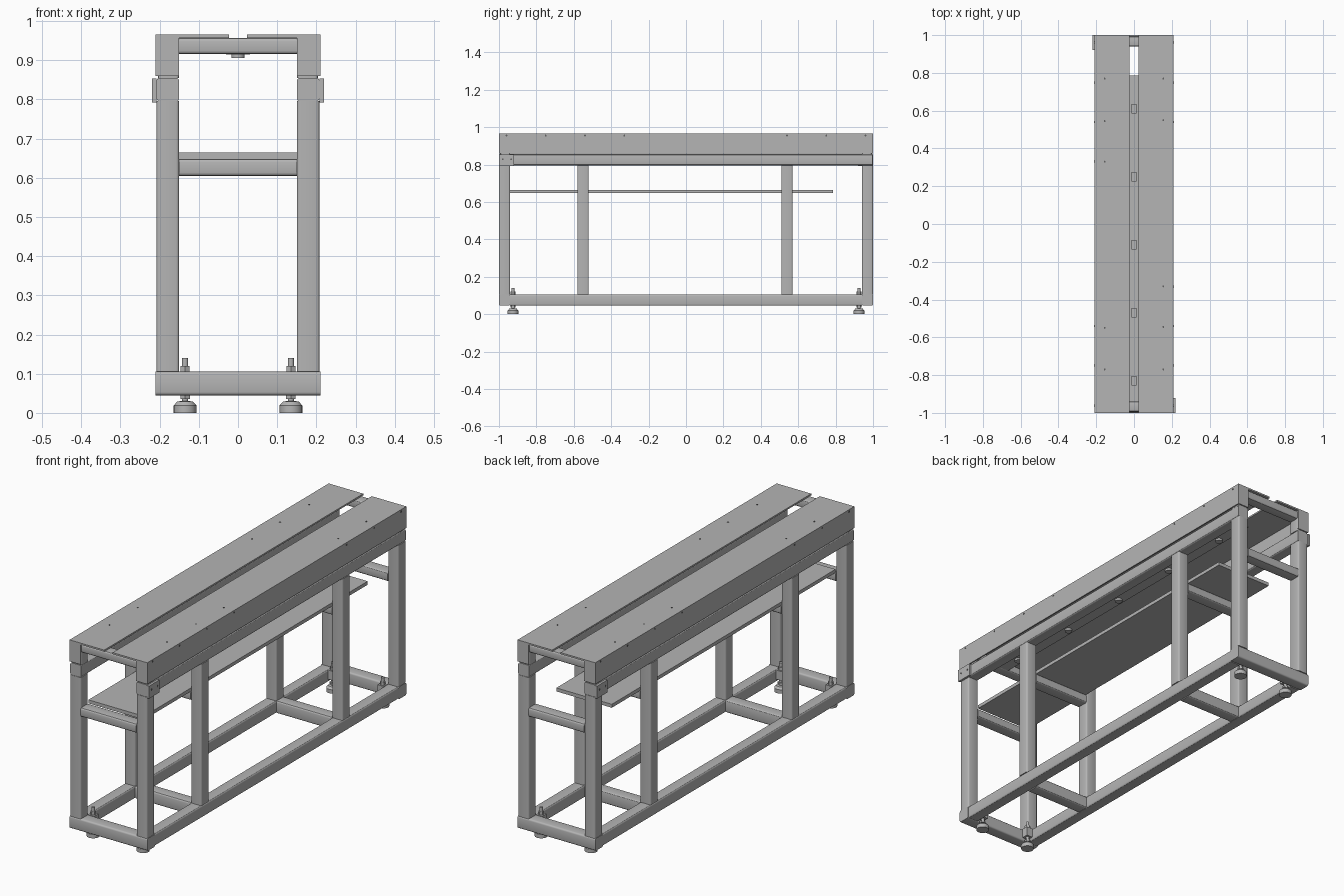
import bpy
import bmesh
from mathutils import Matrix

cube = bpy.data.objects.get("Cube")
if cube:
    bpy.data.objects.remove(cube, do_unlink=True)


def material(name, value):
    m = bpy.data.materials.new(name)
    m.use_nodes = True
    m.diffuse_color = (value, value, value, 1)
    m.node_tree.nodes["Principled BSDF"].inputs["Base Color"].default_value = (value, value, value, 1)
    return m


steel = material("steel grey", 0.46)
dark = material("dark screw grey", 0.12)


def finish(name, bm, mat, smooth=False):
    mesh = bpy.data.meshes.new(name)
    bm.to_mesh(mesh)
    bm.free()
    mesh.materials.append(mat)
    obj = bpy.data.objects.new(name, mesh)
    bpy.context.collection.objects.link(obj)
    if smooth:
        bpy.ops.object.select_all(action="DESELECT")
        obj.select_set(True)
        bpy.context.view_layer.objects.active = obj
        bpy.ops.object.shade_smooth_by_angle()
    return obj


def box(name, x, y, z, bevel=0.0, axis=None):
    """Box from (min, max) ranges; a tube rounds only the edges along its axis."""
    bm = bmesh.new()
    bmesh.ops.create_cube(bm, size=1)
    for v in bm.verts:
        v.co = [r[0] if c < 0 else r[1] for c, r in zip(v.co, (x, y, z))]
    if bevel:
        along = [e for e in bm.edges
                 if abs((e.verts[0].co - e.verts[1].co)[axis]) > 1e-6]
        bmesh.ops.bevel(bm, geom=along, offset=bevel, segments=3,
                        profile=0.5, affect="EDGES")
    return finish(name, bm, steel, bool(bevel))


def tube(name, x, y, z, axis):
    return box(name, x, y, z, 0.008, axis)


def lathe(name, centre, profile, sides=24, mat=steel):
    """Solid of revolution about z from (radius, height) points."""
    bm = bmesh.new()
    rings = []
    for r, h in profile:
        ring = bmesh.ops.create_circle(bm, segments=sides, radius=r,
                                       matrix=Matrix.Translation((*centre, h)))
        rings.append(ring["verts"])
    for a, b in zip(rings, rings[1:]):
        for i in range(sides):
            j = (i + 1) % sides
            bm.faces.new((a[i], a[j], b[j], b[i]))
    bm.faces.new(rings[0])
    bm.faces.new(rings[-1])
    bmesh.ops.recalc_face_normals(bm, faces=bm.faces)
    return finish(name, bm, mat, sides > 8)


def span(side, a, b):
    return tuple(sorted((side * a, side * b)))


# Post rows along the length: corners run under the top rail, as do the middles
rows = {"front": (-1, -0.94), "front_middle": (-0.58, -0.52),
        "back_middle": (0.51, 0.57), "back": (0.94, 1)}
inner = (-0.15, 0.15)

for side, label in ((1, "left"), (-1, "right")):
    rail = span(side, 0.15, 0.208)
    tube(f"{label}_bottom_rail", rail, (-0.94, 0.94), (0.045, 0.105), 1)
    tube(f"{label}_top_rail", rail, (-0.998, 0.998), (0.795, 0.855), 1)
    for row, y in rows.items():
        tube(f"{label}_{row}_post", rail, y, (0.105, 0.796), 2)

    # Folded sheet cover: top, side skirt and end flanges
    box(f"{label}_cover_top", span(side, 0.023, 0.21), (-1, 1), (0.957, 0.965))
    box(f"{label}_cover_skirt", span(side, 0.204, 0.21), (-1, 1), (0.86, 0.957))
    for end in (-1, 1):
        box(f"{label}_cover_flange", span(side, 0.15, 0.21),
            span(end, 0.994, 1), (0.86, 0.957))
        tube(f"{label}_upper_post", span(side, 0.15, 0.204),
             span(end, 0.94, 0.994), (0.854, 0.957), 2)

# Cross members
for row, y in rows.items():
    tube(f"{row}_shelf_bar", inner, y, (0.605, 0.648), 0)
    wide = (-0.21, 0.21) if row in ("front", "back") else inner
    tube(f"{row}_bottom_bar", wide, y, (0.045, 0.105), 0)
for end in (-1, 1):
    tube("top_end_bar", inner, span(end, 0.94, 0.994), (0.916, 0.956), 0)

# Shelf and the strip under the slot
box("shelf", inner, (-0.94, 0.787), (0.648, 0.665))
box("slot_strip", (-0.03, 0.03), (-0.94, 0.787), (0.915, 0.92))

# Fixings along the slot
for i in range(5):
    y = -0.83 + 0.36 * i
    lathe("slot_fixing_disc", (0, y), [(0.017, 0.905), (0.017, 0.915)])
    box("slot_fixing_block", (-0.013, 0.013), (y - 0.025, y + 0.025), (0.92, 0.93))
    lathe("slot_fixing_bolt", (0, y), [(0.008, 0.93), (0.008, 0.937)], 6)

# Levelling feet
for sx in (-1, 1):
    for sy in (-1, 1):
        c = (sx * 0.135, sy * 0.925)
        lathe("foot_pad", c, [(0.029, 0), (0.029, 0.019), (0.02, 0.029), (0.012, 0.03)])
        lathe("foot_stem", c, [(0.008, 0.03), (0.008, 0.14)], 16)
        lathe("foot_lower_nut", c, [(0.014, 0.035), (0.014, 0.045)], 6)
        lathe("foot_upper_nut", c, [(0.013, 0.105), (0.013, 0.12)], 6)
        box("foot_lug", span(sx, 0.118, 0.152), span(sy, 0.908, 0.942), (0.06, 0.105))

# Joint plates on opposite corners, each with two bolts
for s in (1, -1):
    box("joint_plate", span(s, 0.208, 0.219), span(-s, 0.92, 1), (0.792, 0.853))


def side_dot(name, s, x, y, z):
    obj = lathe(name, (0, 0), [(0.005, 0), (0.005, 0.001)], 12, dark)
    obj.rotation_euler = (0, s * 1.5708, 0)
    obj.location = (s * x, y, z)


# Screw heads on plates, skirts and cover tops
for s in (1, -1):
    for y in (0.98, 0.935):
        side_dot("plate_bolt", s, 0.219, -s * y, 0.828)
    for y in (-0.96, -0.75, -0.54, -0.33, 0.54, 0.75, 0.96):
        side_dot("skirt_screw", s, 0.21, s * y, 0.955)
    for y in (-0.77, -0.545, -0.33, 0.55, 0.77):
        lathe("cover_screw", (s * 0.155, s * y), [(0.005, 0.965), (0.005, 0.966)], 12, dark)
